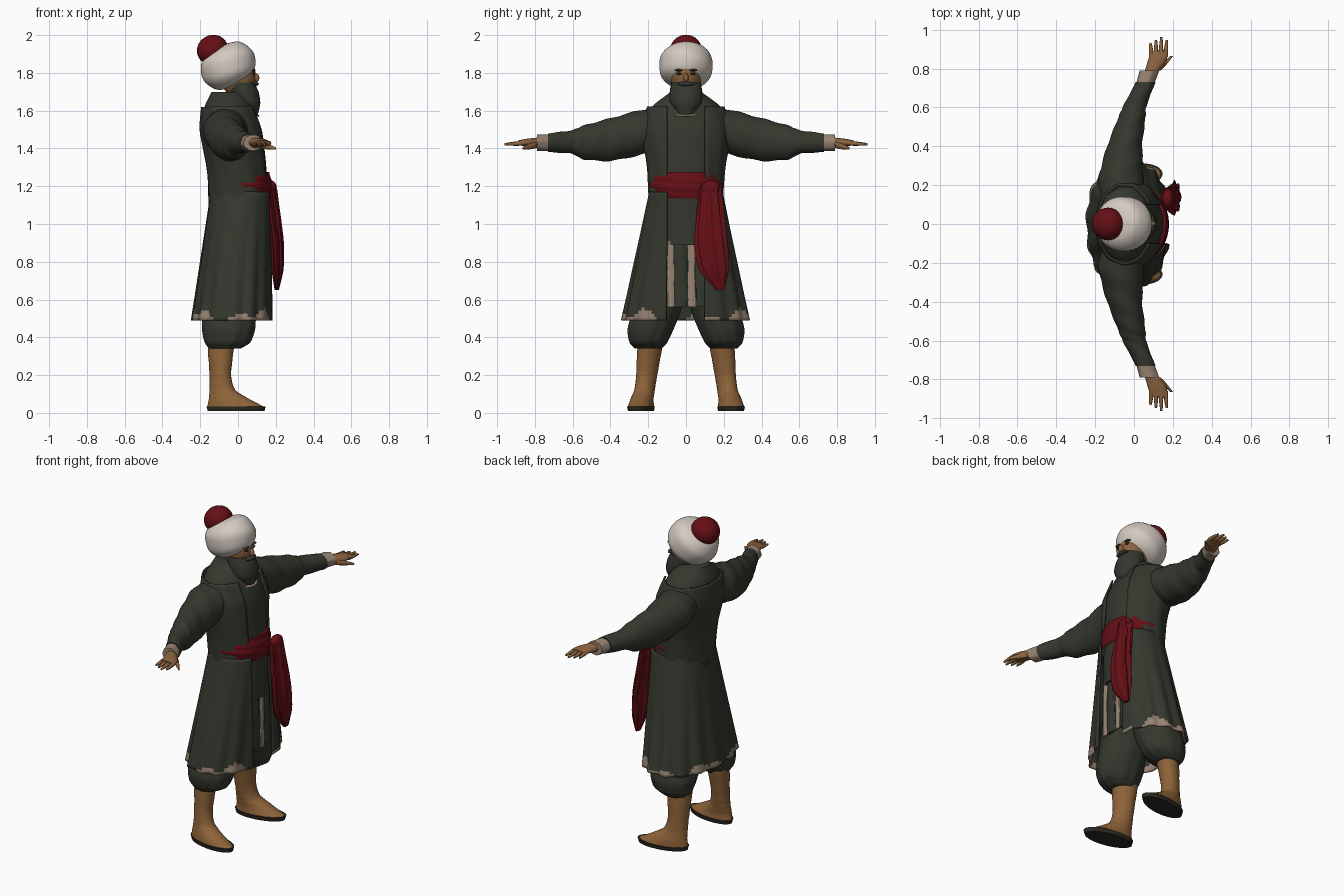
import bpy, bmesh, math
from math import sin, cos, pi
from mathutils import Vector

cube = bpy.data.objects.get("Cube")
if cube:
    bpy.data.objects.remove(cube, do_unlink=True)


def material(name, *rgb):
    made = bpy.data.materials.new(name)
    made.use_nodes = True
    made.diffuse_color = (*rgb, 1)
    made.node_tree.nodes["Principled BSDF"].inputs["Base Color"].default_value = (*rgb, 1)
    return made


GREEN = material("dark green cloth", .035, .039, .027)
RED = material("deep red cloth", .13, .005, .008)
WHITE = material("off white cloth", .66, .59, .53)
LINEN = material("faded linen", .31, .23, .17)
LEATHER = material("tan leather", .27, .125, .04)
SKIN = material("skin", .26, .125, .05)
DARK = material("dark sole", .025, .022, .016)


def finish(name, bm, materials, rule=None):
    """Turn the bmesh into a smooth shaded object; the rule picks a material per face."""
    bmesh.ops.recalc_face_normals(bm, faces=bm.faces)
    mesh = bpy.data.meshes.new(name)
    for face in bm.faces:
        face.smooth = True
        if rule:
            face.material_index = rule(face.calc_center_median())
    bm.to_mesh(mesh)
    bm.free()
    for mat in materials:
        mesh.materials.append(mat)
    mesh.set_sharp_from_angle(angle=math.radians(50))
    ob = bpy.data.objects.new(name, mesh)
    bpy.context.scene.collection.objects.link(ob)
    return ob


def smooth_rings(rings, steps):
    """Resample between the rings, then round off the corners."""
    points = [Vector(ring if len(ring) == 5 else (*ring, ring[-1])) for ring in rings]
    path = [a.lerp(b, k / steps) for a, b in zip(points, points[1:]) for k in range(steps)]
    path.append(points[-1])
    for _ in range(steps // 2):
        path[1:-1] = [(a + b + c) / 3 for a, b, c in zip(path, path[1:], path[2:])]
    return path


def signed_power(value, power):
    return math.copysign(abs(value) ** power, value)


def loft(name, mat, *rings, along_y=False, side=1, segments=40, steps=8, folds=0, depth=0.0,
         twist=0, fade=0, bulge=0.0, gap=0.0, power=1.0, splay=0.0, rule=None, extra=()):
    """Rings are (position, centre, centre, radius, radius) along z or y; round ones give one radius.
    A gap leaves the front open by that half width."""
    bm = bmesh.new()
    rows = []
    path = smooth_rings(rings, steps)
    for j, (pos, cu, cv, ru, rv) in enumerate(path):
        t = j / (len(path) - 1)
        half = math.asin((gap / rv) ** (1 / power))
        row = []
        for i in range(segments + bool(gap)):
            a = half + 2 * (pi - half) * i / segments
            swell = (1 + bulge * sin(pi * t)) * (1 + depth * (1 - fade * t) * sin(folds * a + twist * t))
            u = cu + ru * swell * signed_power(cos(a), power)
            v = cv + rv * swell * signed_power(sin(a), power)
            row.append(bm.verts.new((u, side * pos, v) if along_y else (u, side * (v + splay * u), pos)))
        rows.append(row)
    for lower, upper in zip(rows, rows[1:]):
        for i in range(segments):
            k = (i + 1) % len(lower)
            bm.faces.new((lower[i], lower[k], upper[k], upper[i]))
    if not gap:
        bm.faces.new(rows[0])
        bm.faces.new(rows[-1])
    ob = finish(name, bm, [mat, *extra], rule)
    if gap:
        cloth = ob.modifiers.new("cloth thickness", "SOLIDIFY")
        cloth.thickness = .01
        cloth.offset = 0
    return ob


def ball(name, mat, location, scale, tilt=0.0):
    bm = bmesh.new()
    bmesh.ops.create_uvsphere(bm, u_segments=28, v_segments=16, radius=1)
    bmesh.ops.scale(bm, vec=scale, verts=bm.verts)
    ob = finish(name, bm, [mat])
    ob.location = location
    ob.rotation_euler.y = tilt
    return ob


# Tunic body and the open coat over it
body = [(1.1, .01, 0, .15, .18), (1.3, 0, 0, .15, .19), (1.5, -.03, 0, .16, .23),
        (1.62, -.05, 0, .13, .19), (1.7, -.05, 0, .09, .08)]
loft("tunic_body", GREEN, *body, folds=9, depth=.006, twist=8)
loft("coat_body", GREEN, *[(z, x, y, rx + .01, ry + .01) for z, x, y, rx, ry in body[:-1]],
     gap=.1, segments=56, folds=11, depth=.012, twist=7)
ball("shirt_collar", LINEN, (.085, 0, 1.58), (.03, .06, .006), .3)


# Coat skirt, with worn linen patches along the hem
def worn_hem(centre):
    a = math.atan2(centre.y, centre.x)
    return int(centre.z < .515 + .02 * sin(5 * a + 1) + .02 * sin(11 * a))


loft("coat_skirt", GREEN, (.49, -.03, 0, .21, .33), (1.17, .02, 0, .16, .19), segments=96, steps=40,
     gap=.1, power=.9, folds=15, depth=.03, fade=1, rule=worn_hem, extra=[LINEN])

# Tunic flap and ragged cloth strips in the front opening
loft("tunic_flap", GREEN, (.89, 0, 0, .17, .18), (1.17, .01, 0, .155, .18), folds=16, depth=.008)
for name, mat, y, width in (("right_linen_strip", LINEN, -.08, .02), ("middle_strip", GREEN, -.03, .035),
                            ("left_linen_strip", LINEN, .03, .02), ("side_strip", GREEN, .08, .03)):
    loft(name, mat, (.56, .145, y, .008, width), (.91, .14, y, .01, width),
         segments=24, folds=7, depth=.12, twist=5)

# Waist sash, knot and hanging tails
loft("waist_sash", RED, (1.135, .018, 0, .15, .18), (1.275, .015, 0, .15, .185), segments=56, steps=16,
     bulge=.08, folds=2, depth=.012, twist=20)
ball("sash_knot", RED, (.175, .13, 1.19), (.03, .05, .04))
loft("sash_tail", RED, (.65, .205, .18, .01, .02), (.76, .21, .145, .03, .075), (.92, .21, .13, .03, .08),
     (1.2, .17, .13, .03, .05), folds=8, depth=.14, twist=3, segments=48)
loft("short_sash_tail", RED, (.8, .225, .125, .01, .03), (1.18, .185, .12, .02, .03),
     folds=6, depth=.16, twist=2, bulge=.3)

# Limbs, built for both sides
for label, side in (("left", 1), ("right", -1)):
    loft(label + "_sleeve", GREEN, (.1, -.06, 1.51, .1), (.22, -.07, 1.49, .12), (.4, -.05, 1.445, .09, .115),
         (.55, -.01, 1.43, .07, .09), (.6, 0, 1.435, .06), (.73, .06, 1.43, .05),
         along_y=True, side=side, folds=2, depth=.025, twist=40)
    loft(label + "_cuff", LINEN, (.7, .05, 1.43, .045), (.79, .08, 1.43, .05, .042), along_y=True, side=side,
         folds=6, depth=.03)
    loft(label + "_palm", SKIN, (.76, .08, 1.43, .03), (.84, .12, 1.43, .05, .022), (.89, .13, 1.43, .04, .012),
         along_y=True, side=side, segments=24)
    # Fingers fan out, longest in the middle
    for i, finger in enumerate(("little", "ring", "middle", "index")):
        x = .09 + .024 * i
        tip = .962 - .015 * abs(i - 2)
        loft(f"{label}_{finger}_finger", SKIN, (.86, x, 1.428, .012), (tip, x + .004 * i - .005, 1.422, .006),
             along_y=True, side=side, segments=12, bulge=.2)
    loft(label + "_thumb", SKIN, (.79, .12, 1.42, .018), (.865, .195, 1.4, .007), along_y=True, side=side,
         segments=14, bulge=.2)
    # Baggy trousers gathered below the knee
    loft(label + "_trouser", GREEN, (.34, -.07, .2, .08, .07), (.37, -.055, .2, .12, .1), (.44, -.05, .19, .14, .125),
         (.55, -.045, .15, .14, .13), (.85, 0, .08, .12, .09), side=side, segments=56,
         folds=10, depth=.035, twist=3, fade=1)
    # Boots
    loft(label + "_boot", LEATHER, (.38, -.09, .2, .073, .068), (.2, -.095, .22, .055), (.12, -.085, .23, .065, .053),
         (.07, -.045, .24, .11, .06), (.03, -.01, .24, .153, .067), side=side, splay=.13,
         folds=1, depth=.012, twist=45, fade=1)
    loft(label + "_sole", DARK, (.01, -.01, .24, .15, .066), (.035, -.01, .24, .157, .071), side=side, splay=.13)
    # Eyes and brows
    ball(label + "_eye", DARK, (.083, side * .035, 1.795), (.008, .015, .006))
    ball(label + "_brow", GREEN, (.081, side * .038, 1.814), (.012, .024, .006))

# Head and beard
ball("head", SKIN, (0, 0, 1.785), (.093, .08, .115))
ball("nose", SKIN, (.093, 0, 1.775), (.02, .014, .024), -.25)
loft("beard", GREEN, (1.58, .08, 0, .025, .035), (1.64, .05, 0, .07, .085), (1.7, .03, 0, .08, .087),
     (1.75, .015, 0, .07, .078), folds=14, depth=.012)
ball("moustache", GREEN, (.088, 0, 1.742), (.022, .045, .012))

# Tilted wound turban, a rounded drum by rule, with a soft cap rising behind it
TILT = -.49
drum = [(.107 * sin(a), 0, 0, .15 * cos(a) ** .6, .143 * cos(a) ** .6)
        for a in (pi * (k / 16 - .5) for k in range(1, 16))]
turban = loft("turban", WHITE, *drum, steps=2, segments=56, folds=2, depth=.012, twist=16)
turban.location = (-.052, 0, 1.838)
turban.rotation_euler.y = TILT
ball("cap", RED, (-.135, 0, 1.922), (.084, .084, .078), TILT)
